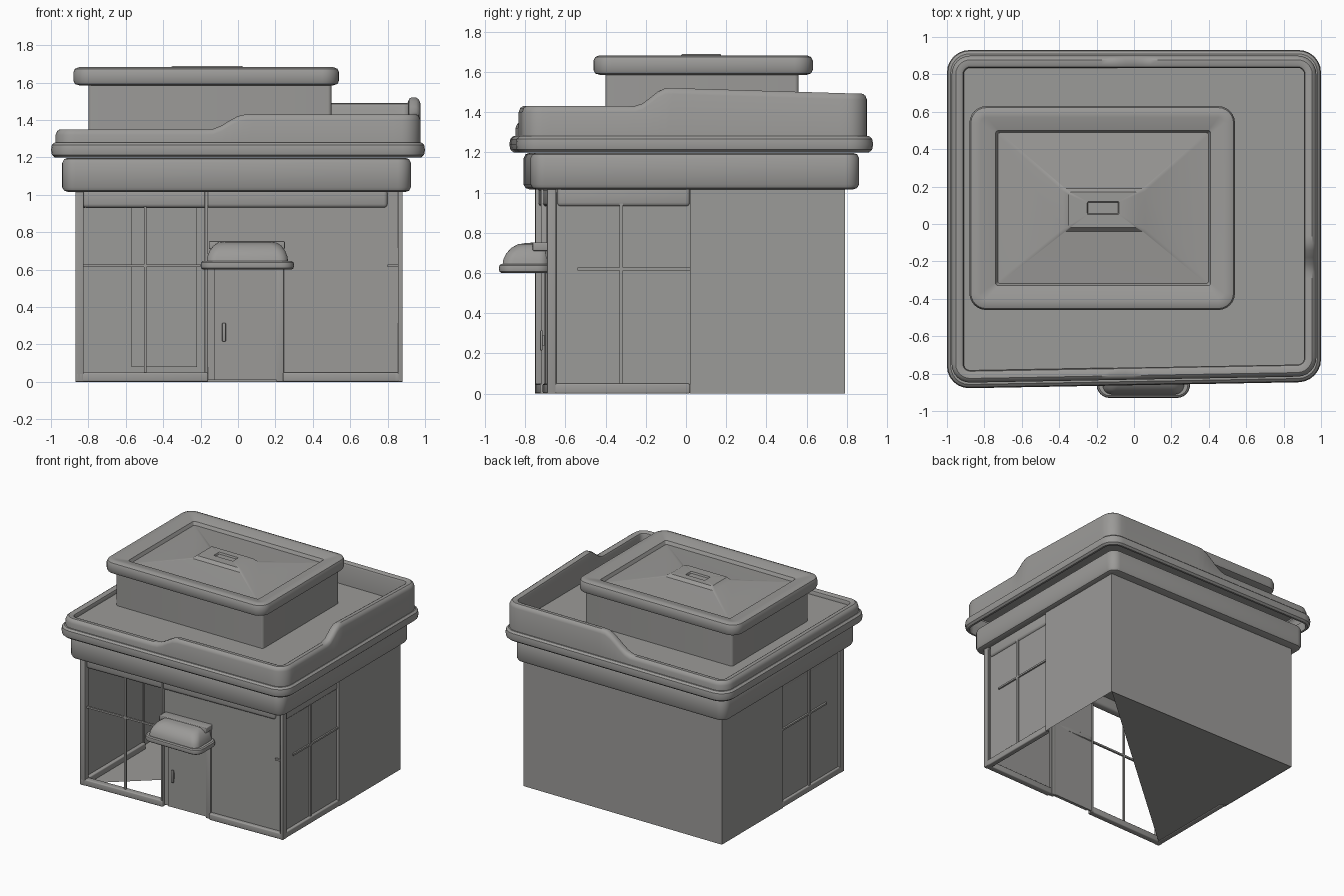
import bpy, bmesh, math

if "Cube" in bpy.data.objects:
    bpy.data.objects.remove(bpy.data.objects["Cube"])

mat = bpy.data.materials.new("warm_grey")
mat.diffuse_color = (0.33, 0.325, 0.315, 1)
mat.use_nodes = True
mat.node_tree.nodes["Principled BSDF"].inputs["Base Color"].default_value = mat.diffuse_color


def finish(name, bm, recalc=True):
    if recalc:
        bmesh.ops.recalc_face_normals(bm, faces=bm.faces[:])
    me = bpy.data.meshes.new(name)
    bm.to_mesh(me)
    bm.free()
    me.materials.append(mat)
    ob = bpy.data.objects.new(name, me)
    bpy.context.collection.objects.link(ob)
    bpy.context.view_layer.objects.active = ob
    bpy.ops.object.select_all(action='DESELECT')
    ob.select_set(True)
    bpy.ops.object.shade_smooth_by_angle(angle=math.radians(35))
    return ob


def shear(x, y):
    """The shop front runs slightly back towards the right."""
    return y + (0.034 * (x + 0.87) if y < -0.6 else 0)


def box(name, x0, x1, y0, y1, z0, z1, bevel=0.0):
    bm = bmesh.new()
    bmesh.ops.create_cube(bm, size=1)
    for v in bm.verts:
        v.co = ((x0 + x1) / 2 + v.co.x * (x1 - x0),
                (y0 + y1) / 2 + v.co.y * (y1 - y0),
                (z0 + z1) / 2 + v.co.z * (z1 - z0))
    if bevel:
        bmesh.ops.bevel(bm, geom=bm.edges[:], offset=bevel, segments=3,
                        profile=0.5, affect='EDGES')
    for v in bm.verts:
        v.co.y = shear(v.co.x, v.co.y)
    return finish(name, bm)


def sheet(name, *corners):
    """Single face, counter-clockwise seen from its outer side."""
    bm = bmesh.new()
    bm.faces.new([bm.verts.new((x, shear(x, y), z)) for x, y, z in corners])
    return finish(name, bm, False)


def wall_sheet(name, p, q, z0, z1):
    return sheet(name, (*p, z0), (*q, z0), (*q, z1), (*p, z1))


def inset(r, d):
    return (r[0] + d, r[1] - d, r[2] + d, r[3] - d)


def outline(rect, rad, side=1, arc=6):
    """Rounded rectangle, each straight side cut into `side` pieces."""
    x0, x1, y0, y1 = rect
    pts = []
    corners = [(x1 - rad, y0 + rad, -90), (x1 - rad, y1 - rad, 0),
               (x0 + rad, y1 - rad, 90), (x0 + rad, y0 + rad, 180)]
    arcs = [[(cx + rad * math.cos(math.radians(a0 + 90 * i / arc)),
              cy + rad * math.sin(math.radians(a0 + 90 * i / arc)))
             for i in range(arc + 1)] for cx, cy, a0 in corners]
    for i in range(4):
        pts += arcs[i]
        p, q = arcs[i][-1], arcs[(i + 1) % 4][0]
        pts += [(p[0] + (q[0] - p[0]) * k / side, p[1] + (q[1] - p[1]) * k / side)
                for k in range(1, side)]
    return pts


def loft(name, sections, closed=False, caps=True, side=1, skew=0.0):
    """Sections are (rect, corner radius, z or function of x and y), outer side up."""
    bm = bmesh.new()
    loops = []
    for rect, rad, z in sections:
        loops.append([bm.verts.new((x, y + (skew * x if y < 0 else 0),
                                    z(x, y) if callable(z) else z))
                      for x, y in outline(rect, rad, side)])
    n = len(loops[0])
    pairs = list(zip(loops, loops[1:]))
    if closed:
        pairs.append((loops[-1], loops[0]))
    for a, b in pairs:
        for i in range(n):
            j = (i + 1) % n
            bm.faces.new((a[i], a[j], b[j], b[i]))
    if caps and not closed:
        bm.faces.new(loops[0][::-1])
        bm.faces.new(loops[-1])
    return finish(name, bm, False)


def ramp(t, a, b, lo, hi):
    t = min(1, max(0, (t - a) / (b - a)))
    return lo + (hi - lo) * t * t * (3 - 2 * t)


def parapet_top(x, y):
    if x > 0.87:
        return ramp(y, -0.27, -0.11, 1.43, 1.52) - 0.03 * max(0, y + 0.1)
    if y < 0:
        return ramp(x, -0.15, 0.04, 1.35, 1.43)
    return ramp(x, -0.14, 0.11, 1.35, 1.49)


# Solid rear walls and the triangular floor, open under the front right
wall_sheet("back_wall", (0.88, 0.79), (-0.87, 0.79), 0, 1.03)
wall_sheet("right_wall", (0.88, 0.02), (0.88, 0.79), 0, 1.03)
wall_sheet("left_wall", (-0.87, 0.79), (-0.87, 0.02), 0, 1.03)
box("right_wall_edge", 0.855, 0.879, 0.02, 0.04, 0, 1.03)
box("left_wall_edge", -0.869, -0.85, 0.02, 0.04, 0, 1.03)
box("inner_wall_panel", -0.57, -0.22, 0.775, 0.785, 0.08, 0.93)
sheet("floor", (0.88, 0.79, 0.004), (-0.87, -0.74, 0.004), (-0.87, 0.79, 0.004))

# Shop front: corner posts, sills, head rails
for s, x0, x1, p0, p1 in (("left", -0.87, -0.825, -0.87, -0.825),
                          ("right", 0.835, 0.88, 0.855, 0.88)):
    box(s + "_corner_post", p0, p1, -0.75, -0.705, 0, 1.03, 0.004)
    box(s + "_side_sill", x0, x1, -0.75, 0.02, 0, 0.05, 0.008)
box("front_sill_left", -0.87, -0.16, -0.75, -0.70, 0, 0.05, 0.008)
box("front_sill_right", 0.24, 0.88, -0.75, -0.70, 0, 0.05, 0.008)
box("front_head_rail", -0.83, 0.80, -0.735, -0.67, 0.93, 1.03, 0.02)
box("left_head_rail", -0.855, -0.80, -0.65, 0.02, 0.93, 1.03, 0.02)
box("right_head_rail", 0.81, 0.87, -0.70, 0.02, 0.93, 1.03, 0.02)

# Window bars
box("front_bar_upright", -0.502, -0.488, -0.73, -0.715, 0.04, 1.0)
box("front_bar_cross", -0.83, -0.17, -0.73, -0.715, 0.613, 0.627)
box("front_stub_bar", 0.80, 0.86, -0.735, -0.72, 0.613, 0.627)
for s, x in (("left", -0.868), ("right", 0.855)):
    box(s + "_bar_upright", x, x + 0.014, -0.33, -0.312, 0.04, 1.0)
    box(s + "_bar_cross", x, x + 0.014, -0.54, 0.02, 0.613, 0.627)
    box(s + "_bar_front", x, x + 0.014, -0.72, -0.70, 0.04, 1.0)

# Closed panes; the left front window is open to the room
wall_sheet("front_right_pane", (0.245, -0.72), (0.86, -0.72), 0.04, 1.02)
wall_sheet("right_side_pane", (0.857, -0.72), (0.857, 0.03), 0.04, 1.02)
wall_sheet("left_side_pane", (-0.852, 0.03), (-0.852, -0.72), 0.04, 1.02)

# Door with frame and handle
box("door_surround", -0.16, 0.25, -0.72, -0.705, 0.01, 1.02)
box("door", -0.125, 0.205, -0.73, -0.715, 0.01, 0.72)
box("door_post_left", -0.178, -0.16, -0.745, -0.70, 0, 1.02, 0.004)
box("door_post_right", 0.205, 0.245, -0.735, -0.70, 0, 0.72, 0.004)
box("door_handle", -0.085, -0.065, -0.752, -0.74, 0.215, 0.315, 0.005)
box("door_handle_mount", -0.08, -0.07, -0.742, -0.728, 0.24, 0.29)

# Awning: rounded lip with a domed hood
lip = (-0.20, 0.30, -0.93, -0.67)
loft("awning_lip", [(inset(lip, d), 0.07 - d, z) for d, z in
     ((0.012, 0.60), (0.003, 0.607), (0, 0.622), (0.003, 0.638), (0.012, 0.645))])
hood = (-0.168, 0.268, -0.912, -0.68)
loft("awning_hood", [((hood[0] + d, hood[1] - d, hood[2] + 1.3 * d, hood[3]), 0.05, z)
     for d, z in ((0, 0.64), (0.004, 0.67), (0.016, 0.70), (0.036, 0.727),
                  (0.06, 0.743), (0.085, 0.748))])
box("awning_back", -0.155, 0.25, -0.80, -0.71, 0.71, 0.752, 0.006)

# Fascia band under the roof
band = (-0.94, 0.925, -0.79, 0.86)
loft("fascia_band", [(inset(band, d), 0.07 - d, z) for d, z in
     ((0.03, 1.015), (0.01, 1.022), (0, 1.04), (0, 1.17), (0.01, 1.19), (0.03, 1.197))],
     skew=0.02)

# Projecting moulding ring
ring = (-1.0, 1.0, -0.862, 0.93)
loft("moulding_ring", [(inset(ring, d), 0.12 - d, z) for d, z in
     ((0.035, 1.20), (0.02, 1.20), (0.005, 1.213), (0, 1.24), (0.005, 1.267),
      (0.02, 1.28), (0.035, 1.28))], closed=True, skew=0.018)

# Parapet with stepped top: outer skin, rounded top and inner face
par = (-0.975, 0.975, -0.832, 0.90)


def top(drop):
    return lambda x, y: parapet_top(x, y) - drop


loft("parapet", [(inset(par, d), 0.10 - d, z) for d, z in
     ((0, 1.26), (0, top(0.03)), (0.008, top(0.01)), (0.022, top(0)), (0.048, top(0)),
      (0.06, top(0.006)), (0.065, top(0.02)), (0.065, 1.30))],
     caps=False, side=40, skew=0.018)
sheet("roof_deck", (-0.91, -0.785, 1.315), (0.91, -0.82, 1.315),
      (0.91, 0.835, 1.315), (-0.91, 0.835, 1.315))

# Rooftop block and its cap
loft("roof_block", [((-0.80, 0.50, -0.40, 0.56), 0.02, z) for z in (1.31, 1.60)], caps=False)
cap = (-0.88, 0.54, -0.46, 0.63)
well = (-0.74, 0.41, -0.33, 0.50)
loft("roof_cap",
     [(inset(cap, d), 0.09 - d, z) for d, z in
      ((0.03, 1.585), (0.008, 1.592), (0, 1.61), (0, 1.655), (0.008, 1.673),
       (0.03, 1.682), (0.06, 1.680))]
     + [(well, 0.015, 1.66), (inset(well, 0.012), 0.012, 1.635),
        ((-0.38, 0.06, -0.04, 0.19), 0.015, 1.665),
        ((-0.35, 0.02, -0.02, 0.17), 0.012, 1.688),
        ((-0.25, -0.08, 0.05, 0.12), 0.008, 1.688),
        ((-0.245, -0.085, 0.055, 0.115), 0.006, 1.675)])
